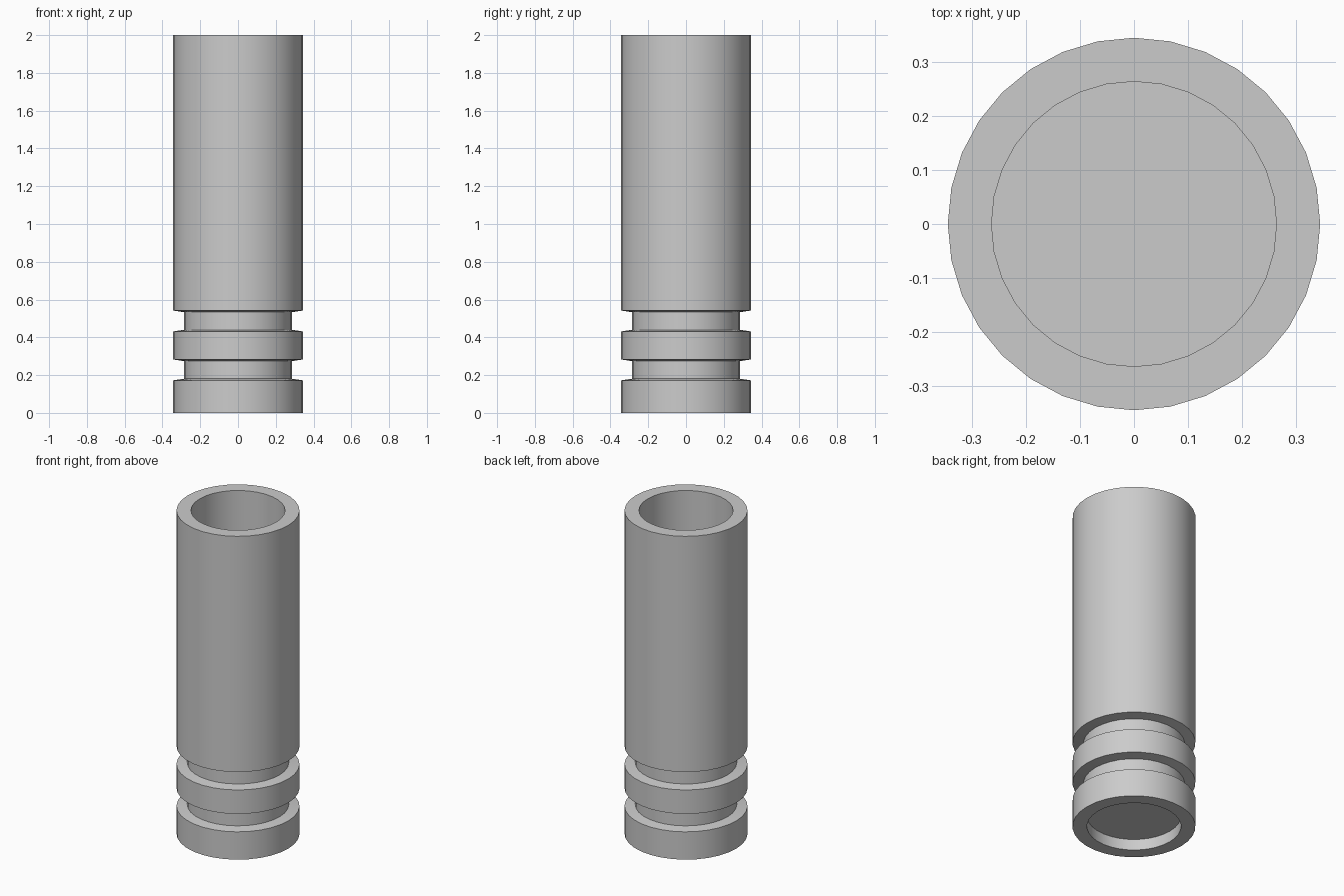
import bpy, bmesh, math

cube = bpy.data.objects.get("Cube")
if cube:
    bpy.data.objects.remove(cube, do_unlink=True)

SIDES = 32
OUTER, NECK, BORE = 0.345, 0.285, 0.264
BEVEL = 0.009

grey = bpy.data.materials.new("plain_grey")
grey.use_nodes = True
colour = (0.6, 0.6, 0.6, 1)
grey.diffuse_color = colour
grey.node_tree.nodes["Principled BSDF"].inputs["Base Color"].default_value = colour


def groove(low, high):
    """Neck between two lips that slope in towards it."""
    return [(OUTER, low), (NECK, low + BEVEL), (NECK, high - BEVEL), (OUTER, high)]


# Profile from the underside centre, around the wall, to the bore floor
profile = [(0, 0.068), (BORE, 0.068), (BORE, 0), (OUTER, 0)]
profile += groove(0.172, 0.283) + groove(0.431, 0.542)
profile += [(OUTER, 2), (BORE, 2), (BORE, 0.15), (0, 0.15)]

# Lathe the profile into the hollow tube
bm = bmesh.new()
verts = [bm.verts.new((r, 0, z)) for r, z in profile]
edges = [bm.edges.new(pair) for pair in zip(verts, verts[1:])]
bmesh.ops.spin(bm, geom=verts + edges, cent=(0, 0, 0), axis=(0, 0, 1),
               angle=math.tau, steps=SIDES, use_merge=True)
bmesh.ops.remove_doubles(bm, verts=bm.verts, dist=0.0001)
bmesh.ops.recalc_face_normals(bm, faces=bm.faces)
mesh = bpy.data.meshes.new("grooved_tube")
bm.to_mesh(mesh)
bm.free()
mesh.materials.append(grey)

tube = bpy.data.objects.new("grooved_tube", mesh)
bpy.context.collection.objects.link(tube)
bpy.context.view_layer.objects.active = tube
tube.select_set(True)
bpy.ops.object.shade_smooth_by_angle(angle=math.radians(30))
